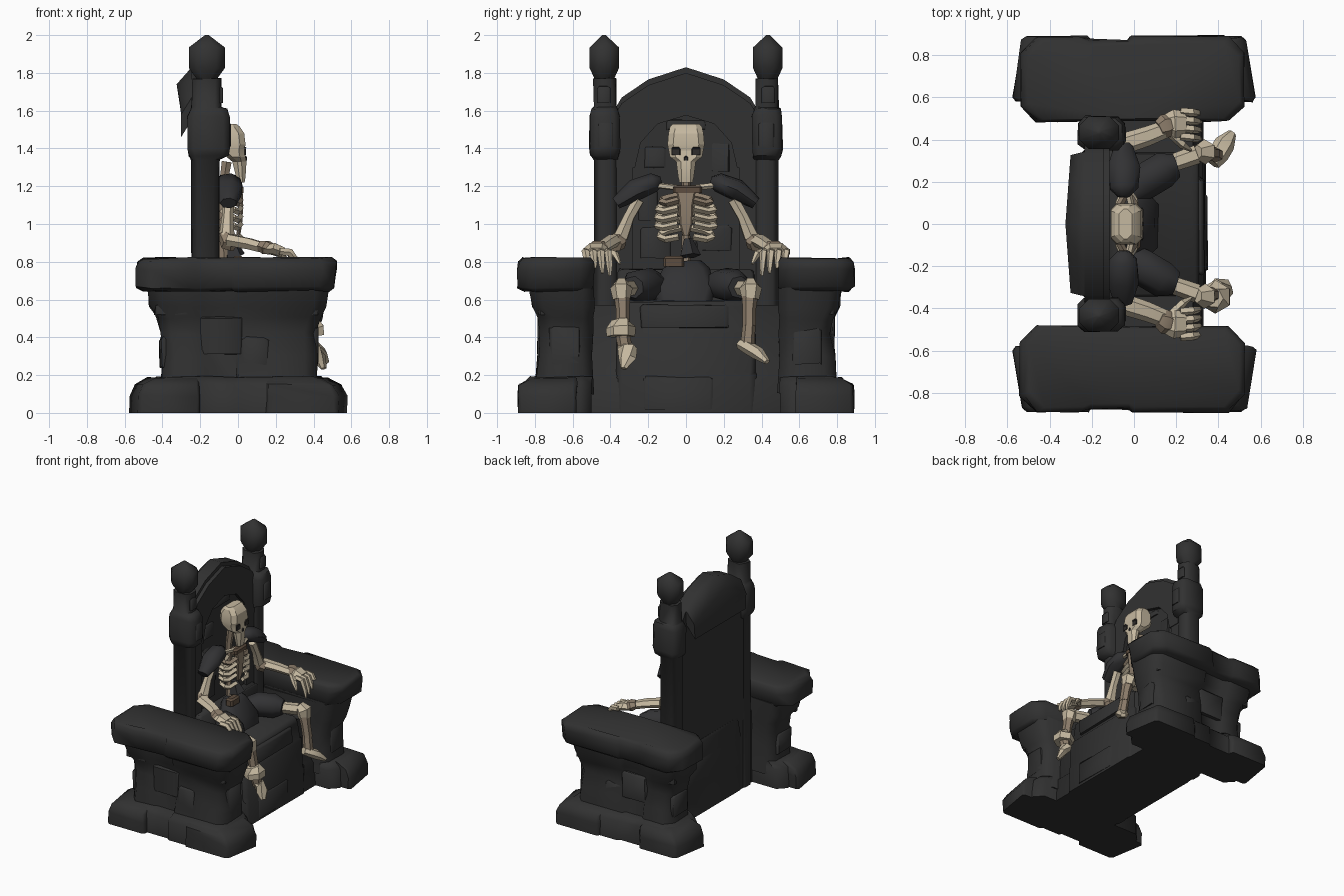
import bpy, bmesh, math, random
from mathutils import Vector

random.seed(4)


def mat(name, c):
    m = bpy.data.materials.new(name)
    m.diffuse_color = (*c, 1)
    return m


STONE = mat("dark stone", (0.031, 0.031, 0.031))
ARMOR = mat("dark armor cloth", (0.032, 0.032, 0.034))
BONE = mat("pale bone", (0.56, 0.48, 0.35))
OLD = mat("aged bone", (0.27, 0.21, 0.15))
BROWN = mat("brown leather", (0.11, 0.075, 0.05))
BLACK = mat("eye socket", (0.03, 0.027, 0.025))


def finish(name, bm, m, jit=0.0, angle=0.6):
    for v in bm.verts:
        if v.co.z > 0.01:
            v.co += Vector([random.uniform(-jit, jit) for _ in range(3)])
    bmesh.ops.recalc_face_normals(bm, faces=bm.faces)
    me = bpy.data.meshes.new(name)
    bm.to_mesh(me)
    bm.free()
    ob = bpy.data.objects.new(name, me)
    bpy.context.collection.objects.link(ob)
    me.materials.append(m)
    bpy.ops.object.select_all(action='DESELECT')
    ob.select_set(True)
    bpy.context.view_layer.objects.active = ob
    bpy.ops.object.shade_smooth_by_angle(angle=1.0 if m in (STONE, ARMOR) else angle)
    return ob


def skin(bm, rings):
    """Bridge rings of points and cap both ends."""
    vs = [[bm.verts.new(p) for p in r] for r in rings]
    n = len(vs[0])
    for a, b in zip(vs, vs[1:]):
        for i in range(n):
            j = (i + 1) % n
            bm.faces.new((a[i], a[j], b[j], b[i]))
    bm.faces.new(vs[0])
    bm.faces.new(vs[-1])


def loft(name, levels, m, s=1, c=0.04, jit=0.0, notch=0.0, angle=0.6, skew=0.0):
    """Stack of chamfered rectangles: (z, x0, x1, y0, y1)."""
    rings = []
    for z, x0, x1, y0, y1 in levels:
        k = min(c, (x1 - x0) * 0.35, (y1 - y0) * 0.35)
        w = x1 - x0
        pts = [(x0 + k, y0), (x0 + w * .5, y0), (x1 - k, y0), (x1, y0 + k), (x1, y1 - k), (x1 - k, y1)]
        if notch:
            pts += [(x0 + w * .5, y1), (x0 + w * .48, y1 - notch), (x0 + w * .3, y1 - notch), (x0 + w * .26, y1)]
        pts += [(x0 + k, y1), (x0, y1 - k), (x0, y0 + k)]
        rings.append([(x * (1 - skew * (y - y0) / (y1 - y0)), y * s, z) for x, y in pts])
    bm = bmesh.new()
    skin(bm, rings)
    return finish(name, bm, m, jit, angle)


def box(name, lo, hi, m, s=1, c=0.012, jit=0.0):
    (a, b, z0), (d, e, z1) = lo, hi
    h = min(c, (z1 - z0) * .3)
    return loft(name, [(z0, a, d, b, e), (z1 - h, a, d, b, e), (z1, a + h, d - h, b + h, e - h)], m, s, c, jit)


def tube(name, pts, m, s=1, n=6, flat=1.0):
    """Faceted tube through (x, y, z, radius) points."""
    P = [Vector((p[0], p[1] * s, p[2])) for p in pts]
    rings = []
    for i, p in enumerate(P):
        d = (P[min(i + 1, len(P) - 1)] - P[max(i - 1, 0)]).normalized()
        up = Vector((1, 0, 0)) if abs(d.z) > .97 else Vector((0, 0, 1))
        u = d.cross(up).normalized()
        v = d.cross(u)
        r = pts[i][3]
        rings.append([p + u * r * math.cos(2 * math.pi * k / n) + v * r * flat * math.sin(2 * math.pi * k / n)
                      for k in range(n)])
    bm = bmesh.new()
    skin(bm, rings)
    return finish(name, bm, m)


def slab_yz(name, pts, front, back, m, lean=0.0):
    """Extrude a y/z outline along x; with lean the back swells out behind the arch."""
    bm = bmesh.new()
    rings = [[(x, y, z) for y, z in pts] for x in (front, back)]
    if lean:
        rings.append([(back - (lean * (1 - abs(y) * .9) if z > 1 else .012), y * .96, z - (.09 if z > 1 else 0))
                      for y, z in pts])
    skin(bm, rings)
    return finish(name, bm, m)


# seat block and its stone steps
loft("seat", [(0, -.24, .34, -.37, .37), (.2, -.24, .34, -.37, .37), (.22, -.24, .325, -.37, .37),
              (.42, -.24, .33, -.37, .37), (.44, -.24, .31, -.36, .36), (.57, -.24, .31, -.34, .34),
              (.59, -.24, .29, -.33, .33)], STONE, c=.03, jit=.006)
loft("seat_sides", [(0, -.23, .33, -.53, .53), (.18, -.23, .32, -.53, .53), (.2, -.23, .30, -.52, .52),
                    (.57, -.23, .28, -.52, .52)], STONE, c=.02)
box("seat_front_stone", (.29, -.24, .45), (.33, .22, .57), STONE, jit=.005)
box("seat_front_stone_low", (.30, -.23, .02), (.346, .14, .19), STONE, jit=.005)
box("seat_back_ledge", (-.16, -.36, .57), (-.07, .36, .76), STONE, jit=.006)

# arched back panel, frame ring and inset stones
outer = [(-.37, 1.62), (-.34, 1.67), (-.2, 1.765), (0, 1.83), (.2, 1.765), (.34, 1.67), (.37, 1.62)]
slab_yz("back_panel", [(-.40, 0)] + [(-.40, 1.2), (-.38, 1.5)] + outer + [(.38, 1.5), (.40, 1.2), (.40, 0)],
        -.145, -.235, STONE)
slab_yz("back_arch_swell", [(-.33, 1.55)] + outer[1:-1] + [(.33, 1.55)], -.2, -.245, STONE, lean=.08)
inner = [(.27, 1.3), (.24, 1.43), (.15, 1.53), (0, 1.575), (-.15, 1.53), (-.24, 1.43), (-.27, 1.3)]
slab_yz("back_arch_frame", [(-.37, 1.3)] + [(y, z - .03) for y, z in outer] + [(.37, 1.3)] + inner,
        -.115, -.2, STONE)
for s in (1, -1):
    slab_yz("back_side_frame", [(.28 * s, .7), (.37 * s, .7), (.37 * s, 1.3), (.28 * s, 1.3)], -.12, -.2, STONE)
for y0, z0, w, h in ((-.24, .82, .16, .16), (.05, .86, .19, .13), (-.25, 1.02, .1, .2), (.14, 1.28, .09, .15),
                     (-.22, 1.3, .11, .11), (-.1, 1.5, .2, .05)):
    box("back_stone", (-.16, y0, z0), (-.135, y0 + w, z0 + h), STONE, jit=.004)

for s in (1, -1):
    # posts with block and faceted knob
    loft("back_post", [(0, -.245, -.10, .36, .49), (1.34, -.245, -.10, .36, .49), (1.36, -.26, -.05, .355, .505),
                       (1.40, -.265, -.045, .35, .51), (1.57, -.265, -.045, .35, .51), (1.61, -.25, -.06, .36, .5),
                       (1.62, -.245, -.09, .37, .49), (1.77, -.24, -.09, .37, .49)], STONE, s, c=.03, jit=.004)
    box("post_front_plate", (-.10, .40, 1.64), (-.08, .47, 1.73), STONE, s)
    box("post_block_plate", (-.06, .385, 1.41), (-.037, .465, 1.54), STONE, s)
    loft("post_knob", [(1.75, -.21, -.12, .39, .475), (1.77, -.22, -.11, .38, .485), (1.825, -.26, -.07, .355, .51),
                       (1.935, -.26, -.07, .355, .51), (2.0, -.175, -.155, .425, .445)], STONE, s, c=.045)

    # arm blocks: plinth, waist and top slab
    loft("arm_base", [(0, -.50, .50, .50, .87), (.15, -.49, .49, .50, .87), (.19, -.43, .44, .50, .82)],
         STONE, s, c=.06, jit=.006, notch=.02)
    for x0, x1 in ((-.58, -.22), (.16, .58)):
        a, b = (.05, 0) if x0 < 0 else (0, .05)
        loft("arm_base_corner", [(0, x0, x1, .58, .89), (.09, x0, x1, .58, .89),
                                 (.15, x0 + a * .6, x1 - b * .6, .58, .885),
                                 (.185, x0 + a * 2, x1 - b * 2, .58, .82)], STONE, s, c=.02, jit=.005, skew=.09)
    loft("arm_waist", [(.1, -.41, .42, .49, .80), (.3, -.40, .42, .49, .785), (.42, -.41, .415, .49, .77),
                       (.50, -.43, .44, .49, .78), (.56, -.465, .46, .49, .81), (.68, -.48, .48, .49, .83)],
         STONE, s, c=.06, jit=.009, notch=.02)
    loft("arm_slab", [(.645, -.50, .48, .51, .86), (.665, -.54, .505, .49, .89), (.76, -.54, .52, .485, .89),
                      (.80, -.53, .52, .485, .885), (.82, -.50, .50, .50, .865)], STONE, s, c=.075, jit=.006, notch=.015)
    # loose stones on the arm sides
    for x0, z0, w, h in ((.02, .24, .14, .16), (-.2, .31, .22, .2), (.28, .52, .14, .12), (-.44, .52, .18, .12)):
        box("arm_side_stone", (x0, .73, z0), (x0 + w, .785, z0 + h), STONE, s, jit=.005)
    box("arm_front_stone", (.36, .56, .26), (.425, .72, .46), STONE, s, jit=.006)
    box("arm_back_stone", (-.415, .56, .24), (-.36, .74, .4), STONE, s, jit=.006)

# skull, eye sockets, nose
loft("skull", [(1.22, .0, .035, -.035, .035), (1.25, -.01, .04, -.042, .042), (1.33, -.03, .045, -.052, .052),
               (1.355, -.06, .04, -.085, .085), (1.39, -.10, .034, -.092, .092), (1.42, -.11, .04, -.098, .098),
               (1.48, -.11, .033, -.093, .093), (1.515, -.09, .01, -.085, .085), (1.53, -.07, -.01, -.07, .07)],
     BONE, c=.03, angle=.35)
for s in (1, -1):
    box("eye_socket", (.034, .03, 1.365), (.043, .078, 1.408), BLACK, s)
box("nose_hole", (.038, -.01, 1.335), (.047, .01, 1.36), BLACK)

# spine, sternum, pelvis
tube("spine", [(-.07, 0, .74, .03), (-.08, 0, .95, .022), (-.08, 0, 1.2, .024), (-.06, 0, 1.33, .03)], OLD)
loft("sternum", [(.94, -.01, .012, -.018, .018), (1.0, .0, .022, -.034, .034), (1.1, .0, .028, -.038, .038),
                 (1.165, -.01, .025, -.05, .05)], OLD, c=.008)
box("collar_plate", (-.03, -.07, 1.165), (.03, .085, 1.205), BROWN)
box("belt_plate", (-.03, -.12, .775), (.03, -.01, .83), BROWN)
loft("hip_cloth", [(.58, -.08, .12, -.15, .13), (.66, -.08, .10, -.17, .15), (.76, -.09, .02, -.12, .12),
                   (.80, -.08, .0, -.08, .08)], ARMOR, jit=.008)
tube("waist_cloth", [(-.02, .02, .83, .06), (-.04, .01, .92, .025)], ARMOR, n=5)

for s in (1, -1):
    # ribs, each curving from spine to sternum
    for i in range(5):
        z, w = 1.155 - i * .043, (.13, .15, .155, .155, .14)[i]
        pts = [(-.08 + .047 * (1 - math.cos(a)), w * math.sin(a) + .005, z - .02 * a * (1 if i < 4 else 1.4) +
                (.03 if a > 2.5 else 0), .018) for a in (.1, .7, 1.3, 1.8, 2.3, 2.9)]
        tube("rib", pts, OLD if i == 0 else BONE, s, n=4)
    tube("collarbone", [(.0, .03, 1.19, .016), (-.04, .2, 1.21, .016)], BONE, s, n=5)
    # shoulder guard
    tube("shoulder_guard", [(-.05, .13, 1.23, .03), (-.05, .17, 1.22, .07), (-.05, .27, 1.18, .08),
                            (-.05, .37, 1.11, .045)], ARMOR, s, n=7, flat=.75)
    # arm bones
    tube("upper_arm", [(-.05, .25, 1.13, .033), (-.055, .30, 1.04, .031), (-.06, .345, .93, .042)], BONE, s)
    tube("elbow", [(-.08, .34, .95, .03), (-.05, .36, .905, .05), (-.02, .375, .89, .04)], OLD, s)
    tube("forearm", [(-.05, .38, .915, .05), (.06, .415, .895, .047), (.15, .45, .87, .042)], BONE, s, flat=.7)
    tube("wrist", [(.12, .45, .885, .042), (.15, .465, .875, .058), (.18, .475, .865, .045)], OLD, s, flat=.7)
    # hand and fingers
    tube("palm", [(.14, .47, .865, .045), (.19, .475, .87, .068), (.24, .475, .85, .06)], BONE, s, flat=.5)
    for i in range(4):
        y = .41 + .04 * i
        drop = (.075, .06, .035, .0)[i]
        tube("finger", [(.22, y + .005, .855, .02), (.275, y, .85, .021), (.305, y - .005, .81 - drop * .4, .017),
                        (.315, y - .008, .80 - drop, .008)], BONE, s, n=5)
    tube("thumb", [(.17, .43, .86, .02), (.23, .375, .84, .02), (.27, .35, .79, .008)], BONE, s, n=5)

    # thigh cloth and leg bones
    tube("thigh_cloth", [(-.04, .13, .67, .06), (.04, .2, .68, .09), (.14, .26, .67, .09),
                         (.20, .28, .665, .06)], ARMOR, s, n=7)
    tube("thigh_bone", [(.10, .26, .66, .04), (.30, .33, .66, .045)], BONE, s)
    tube("knee", [(.30, .34, .69, .035), (.335, .342, .66, .06), (.345, .342, .60, .045)], BONE, s)
    tube("upper_shin", [(.34, .34, .64, .045), (.36, .335, .55, .036), (.375, .335, .46, .036)], OLD, s)

# lower legs: the left one has a broad band, the right foot turns out
tube("left_shin_band", [(.375, -.35, .49, .05), (.385, -.345, .45, .08), (.39, -.345, .405, .075)], BONE, n=6)
tube("left_lower_shin", [(.385, -.335, .42, .04), (.395, -.32, .33, .036)], OLD)
tube("left_foot", [(.37, -.33, .36, .035), (.40, -.31, .34, .055), (.43, -.31, .29, .05), (.455, -.33, .235, .02)],
     BONE, flat=.7)
tube("right_lower_shin", [(.37, .335, .48, .034), (.39, .325, .35, .038)], OLD)
tube("right_foot", [(.37, .29, .365, .04), (.40, .33, .345, .05), (.43, .38, .315, .05), (.465, .43, .27, .022)],
     BONE, flat=.7)
